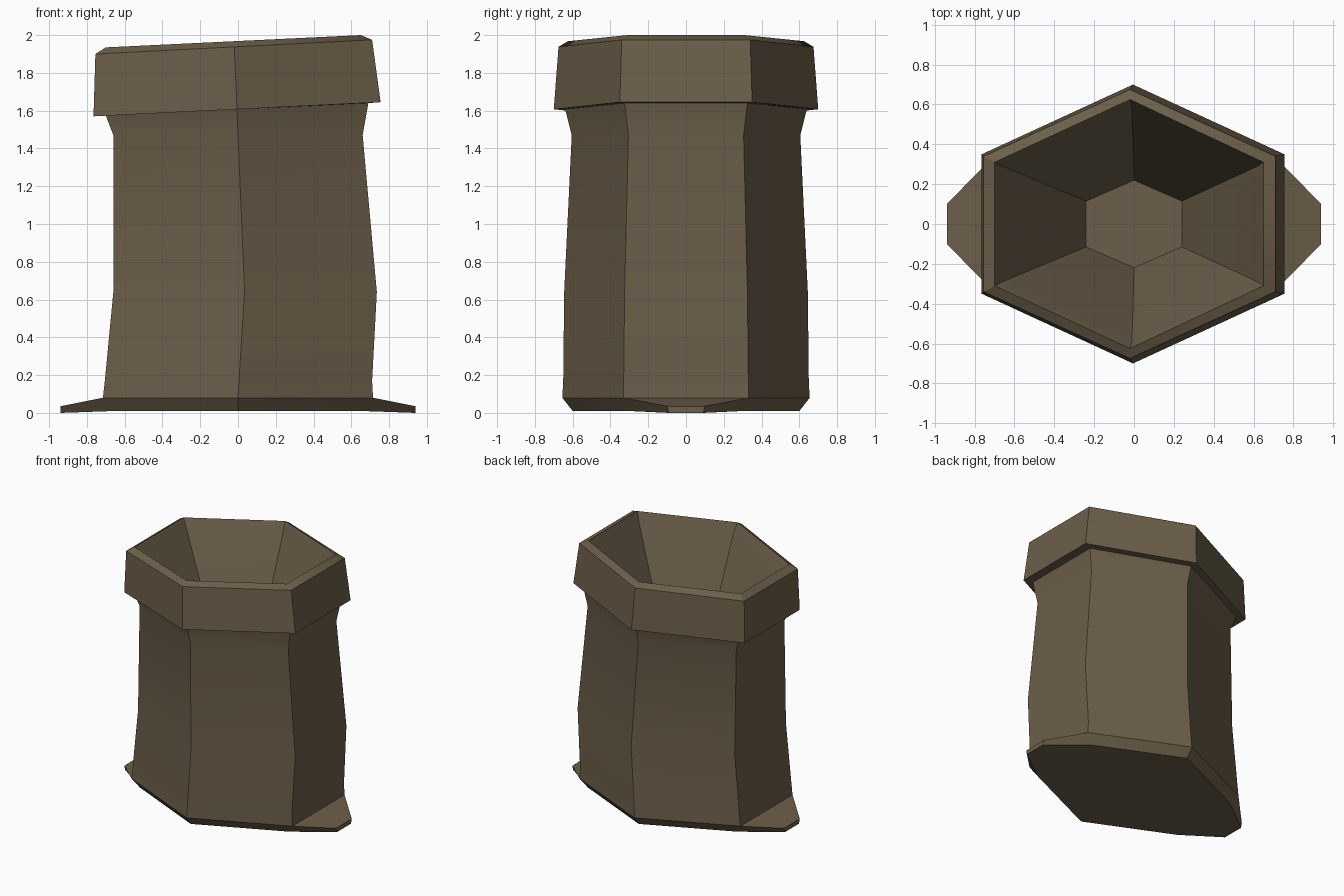
import bpy, bmesh, math

if "Cube" in bpy.data.objects:
    bpy.data.objects.remove(bpy.data.objects["Cube"])

cloth = bpy.data.materials.new("brown cloth")
cloth.diffuse_color = (0.150, 0.114, 0.068, 1)
cloth.use_nodes = True
cloth.node_tree.nodes["Principled BSDF"].inputs["Base Color"].default_value = cloth.diffuse_color

# Hexagonal sections: left x, middle x, right x, corner y, tip y, left z, right z
SECTIONS = [
    (-0.66, 0.00, 0.66, 0.30, 0.60, 0.01, 0.01),     # underside
    (-0.715, 0.00, 0.715, 0.33, 0.655, 0.08, 0.08),  # hem
    (-0.705, 0.005, 0.71, 0.33, 0.65, 0.17, 0.17),
    (-0.66, 0.035, 0.735, 0.325, 0.645, 0.64, 0.64),  # belly
    (-0.66, 0.00, 0.66, 0.305, 0.605, 1.47, 1.47),   # neck
    (-0.70, -0.005, 0.69, 0.325, 0.64, 1.575, 1.64),
    (-0.765, -0.005, 0.755, 0.35, 0.70, 1.57, 1.645),  # collar bottom
    (-0.755, -0.02, 0.71, 0.34, 0.675, 1.90, 1.975),  # collar top
    (-0.70, -0.02, 0.65, 0.31, 0.625, 1.935, 2.00),  # rim
    (-0.66, -0.01, 0.62, 0.29, 0.585, 1.86, 1.92),   # inner lip
    (-0.24, 0.00, 0.24, 0.115, 0.22, 1.00, 1.00),    # inside floor
]

bm = bmesh.new()


def ring(xl, xm, xr, yc, yt, zl, zr):
    zm = zl + (zr - zl) * (xm - xl) / (xr - xl)
    pts = [(xr, -yc, zr), (xr, yc, zr), (xm, yt, zm),
           (xl, yc, zl), (xl, -yc, zl), (xm, -yt, zm)]
    return [bm.verts.new(p) for p in pts]


# Sack wall, collar and hollow inside as one skin
rings = [ring(*s) for s in SECTIONS]
bm.faces.new(rings[0][::-1])
bm.faces.new(rings[-1])
for k, (a, b) in enumerate(zip(rings, rings[1:])):
    for i in range(6):
        j = (i + 1) % 6
        if k == 0 and i in (0, 3):
            # Flat corner ears pulled out of the hem on both sides
            s = 1 if i == 0 else -1
            base = [a[i], a[j], b[j], b[i]]
            tip = [bm.verts.new((s * 0.94, s * y, z)) for y, z in
                   ((-0.09, 0.0), (0.09, 0.0), (0.10, 0.035), (-0.10, 0.035))]
            for m in range(4):
                n = (m + 1) % 4
                bm.faces.new((base[m], base[n], tip[n], tip[m]))
            bm.faces.new(tip)
        else:
            bm.faces.new((a[i], a[j], b[j], b[i]))
bmesh.ops.recalc_face_normals(bm, faces=bm.faces[:])

mesh = bpy.data.meshes.new("sack")
bm.to_mesh(mesh)
bm.free()
mesh.materials.append(cloth)
sack = bpy.data.objects.new("sack", mesh)
bpy.context.collection.objects.link(sack)
bpy.context.view_layer.objects.active = sack
sack.select_set(True)
bpy.ops.object.shade_smooth_by_angle(angle=math.radians(30))
